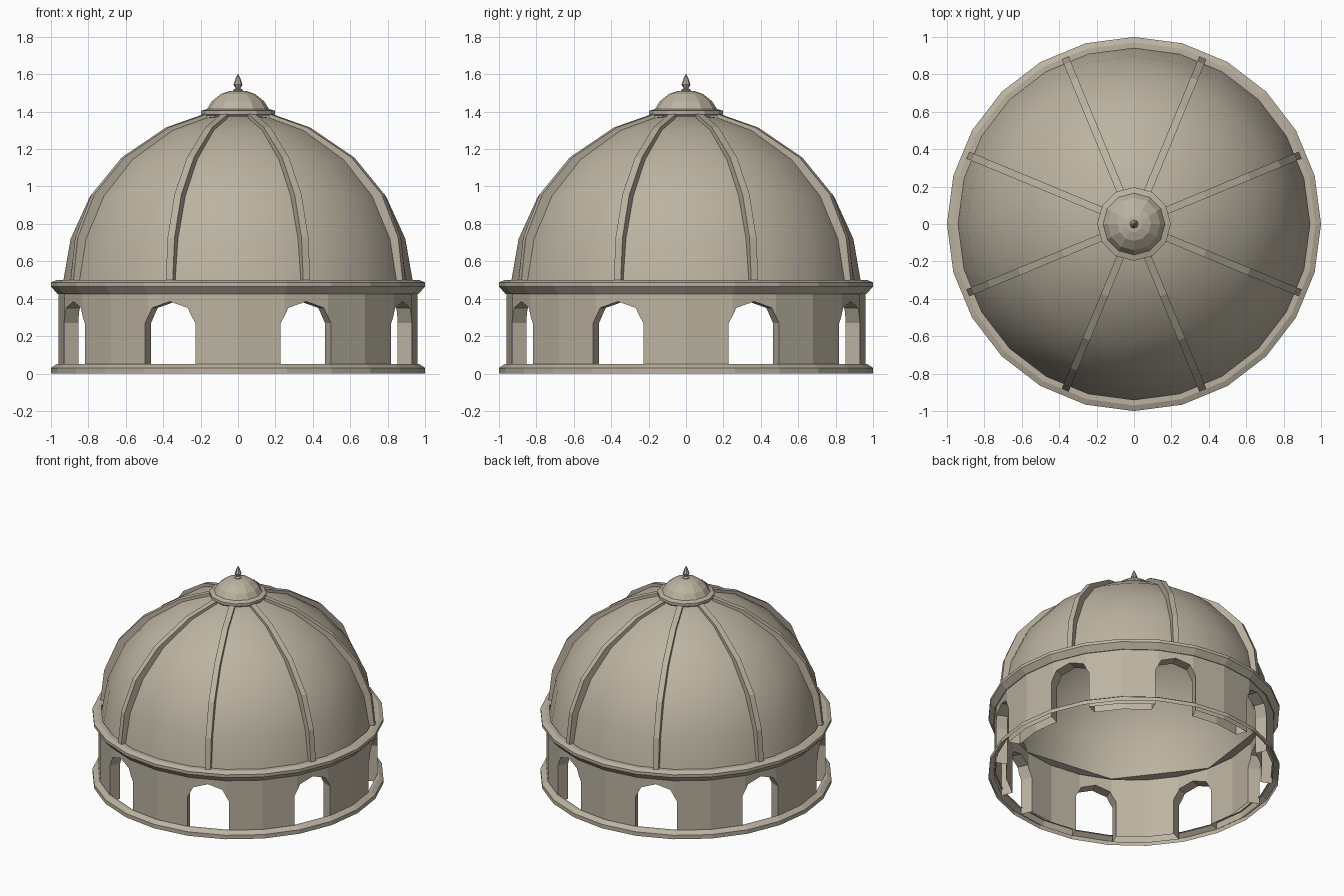
import bpy, bmesh
from math import sin, cos, radians, pi, tau

old = bpy.data.objects.get("Cube")
if old:
    bpy.data.objects.remove(old, do_unlink=True)

STONE = (0.5, 0.45, 0.355, 1.0)
stone = bpy.data.materials.new("warm_stone")
stone.use_nodes = True
stone.diffuse_color = STONE
bsdf = stone.node_tree.nodes["Principled BSDF"]
bsdf.inputs["Base Color"].default_value = STONE
bsdf.inputs["Roughness"].default_value = 0.8

DOME_Z = 0.46      # springing height of the dome
SIDES = 24
BAYS = 8


def finish(name, bm, smooth=None, inward=False):
    """Turn a bmesh into a stone object, optionally smooth below an angle."""
    bmesh.ops.remove_doubles(bm, verts=bm.verts, dist=1e-5)
    bmesh.ops.recalc_face_normals(bm, faces=bm.faces)
    if inward:
        bmesh.ops.reverse_faces(bm, faces=bm.faces)
    mesh = bpy.data.meshes.new(name)
    bm.to_mesh(mesh)
    bm.free()
    mesh.materials.append(stone)
    ob = bpy.data.objects.new(name, mesh)
    bpy.context.collection.objects.link(ob)
    if smooth:
        bpy.ops.object.select_all(action='DESELECT')
        ob.select_set(True)
        bpy.context.view_layer.objects.active = ob
        bpy.ops.object.shade_smooth_by_angle(angle=radians(smooth))
    return ob


def lathe(name, profile, sides=SIDES, closed=False, start=0.0, **kw):
    """Spin a (radius, height) profile around the z axis."""
    bm = bmesh.new()
    rings = []
    for r, z in profile:
        if r == 0:
            rings.append([bm.verts.new((0, 0, z))] * sides)
        else:
            angles = [start + tau * i / sides for i in range(sides)]
            rings.append([bm.verts.new((r * cos(a), r * sin(a), z)) for a in angles])
    pairs = list(zip(rings, rings[1:]))
    if closed:
        pairs.append((rings[-1], rings[0]))
    for lo, hi in pairs:
        for i in range(sides):
            j = (i + 1) % sides
            quad = list(dict.fromkeys([lo[i], lo[j], hi[j], hi[i]]))
            bm.faces.new(quad)
    return finish(name, bm, **kw)


def sweep_prism(bm, outline, offset_a, offset_b):
    """Prism between two copies of an outline placed by two functions."""
    a = [bm.verts.new(offset_a(*p)) for p in outline]
    b = [bm.verts.new(offset_b(*p)) for p in outline]
    bm.faces.new(a)
    bm.faces.new(b[::-1])
    for i in range(len(a)):
        j = (i + 1) % len(a)
        bm.faces.new((a[i], b[i], b[j], a[j]))


def turned(angle, along, across, z):
    return (along * cos(angle) - across * sin(angle),
            along * sin(angle) + across * cos(angle), z)


bay_angles = [tau * (i + 0.5) / BAYS for i in range(BAYS)]

# Drum wall with eight arched openings
drum = lathe("drum_wall", [(0.96, 0), (0.96, 0.45), (0.88, 0.45), (0.88, 0)], closed=True)
HALF, SPRING, RISE = 0.145, 0.27, 0.115
arch = [(HALF, -0.1)]
arch += [(HALF * cos(pi * k / 4), SPRING + RISE * sin(pi * k / 4)) for k in range(5)]
arch += [(-HALF, -0.1)]
bm = bmesh.new()
for ang in bay_angles:
    sweep_prism(bm, arch,
                lambda u, z: turned(ang, 0.7, u, z),
                lambda u, z: turned(ang, 1.2, u, z))
cutter = finish("arch_cutter", bm)
cutter.hide_render = True
cut = drum.modifiers.new("arches", 'BOOLEAN')
cut.operation = 'DIFFERENCE'
cut.solver = 'EXACT'
cut.object = cutter
bpy.ops.object.select_all(action='DESELECT')
drum.select_set(True)
bpy.context.view_layer.objects.active = drum
bpy.ops.object.modifier_apply(modifier=cut.name)
bpy.data.objects.remove(cutter, do_unlink=True)

# The wall is hollow: open it at the floor and under the cornice
bm = bmesh.new()
bm.from_mesh(drum.data)
ends = [f for f in bm.faces
        if all(v.co.z < 0.001 for v in f.verts) or all(v.co.z > 0.449 for v in f.verts)]
bmesh.ops.delete(bm, geom=ends, context='FACES')
bm.to_mesh(drum.data)
bm.free()

# Mouldings at the foot and the top of the drum
lathe("base_moulding", [(1, 0), (1, 0.03), (0.97, 0.05), (0.95, 0.05)])
lathe("cornice",
      [(0.95, 0.425), (0.965, 0.425), (1, 0.465), (1, 0.487), (0.97, 0.5), (0.94, 0.5)])

# Dome shell, and its coarser lining with a small ledge
lathe("dome",
      [(0.94, DOME_Z), (0.895, 0.72), (0.79, 0.95), (0.625, 1.143), (0.39, 1.3),
       (0.19, 1.367), (0, 1.385)], smooth=35)
lining = [(0.96, DOME_Z - 0.005)]
lining += [(0.89 * cos(radians(d)), DOME_Z + 0.87 * sin(radians(d))) for d in range(0, 76, 15)]
lining += [(0, DOME_Z + 0.87)]
lathe("dome_lining", lining, sides=BAYS, start=radians(15), smooth=60, inward=True)

# Eight ribs over the dome
rib_top = [(0.965, DOME_Z), (0.935, 0.727), (0.84, 0.957), (0.665, 1.155),
           (0.41, 1.315), (0.19, 1.387)]
rib_under = [(r * 0.94, DOME_Z + (z - DOME_Z) * 0.94) for r, z in rib_top]
for n, ang in enumerate(bay_angles):
    bm = bmesh.new()
    sweep_prism(bm, rib_top + rib_under[::-1],
                lambda r, z: turned(ang, r, -0.02, z),
                lambda r, z: turned(ang, r, 0.02, z))
    finish(f"rib_{n + 1}", bm)

# Crown cap and finial
lathe("crown_cap",
      [(0, 1.375), (0.185, 1.375), (0.197, 1.385), (0.197, 1.405), (0.165, 1.415),
       (0.14, 1.455), (0.09, 1.495), (0.045, 1.51), (0, 1.515)], sides=12)
lathe("finial",
      [(0, 1.5), (0.024, 1.5), (0.024, 1.518), (0.013, 1.525), (0.024, 1.545),
       (0.012, 1.58), (0, 1.605)], sides=8)
